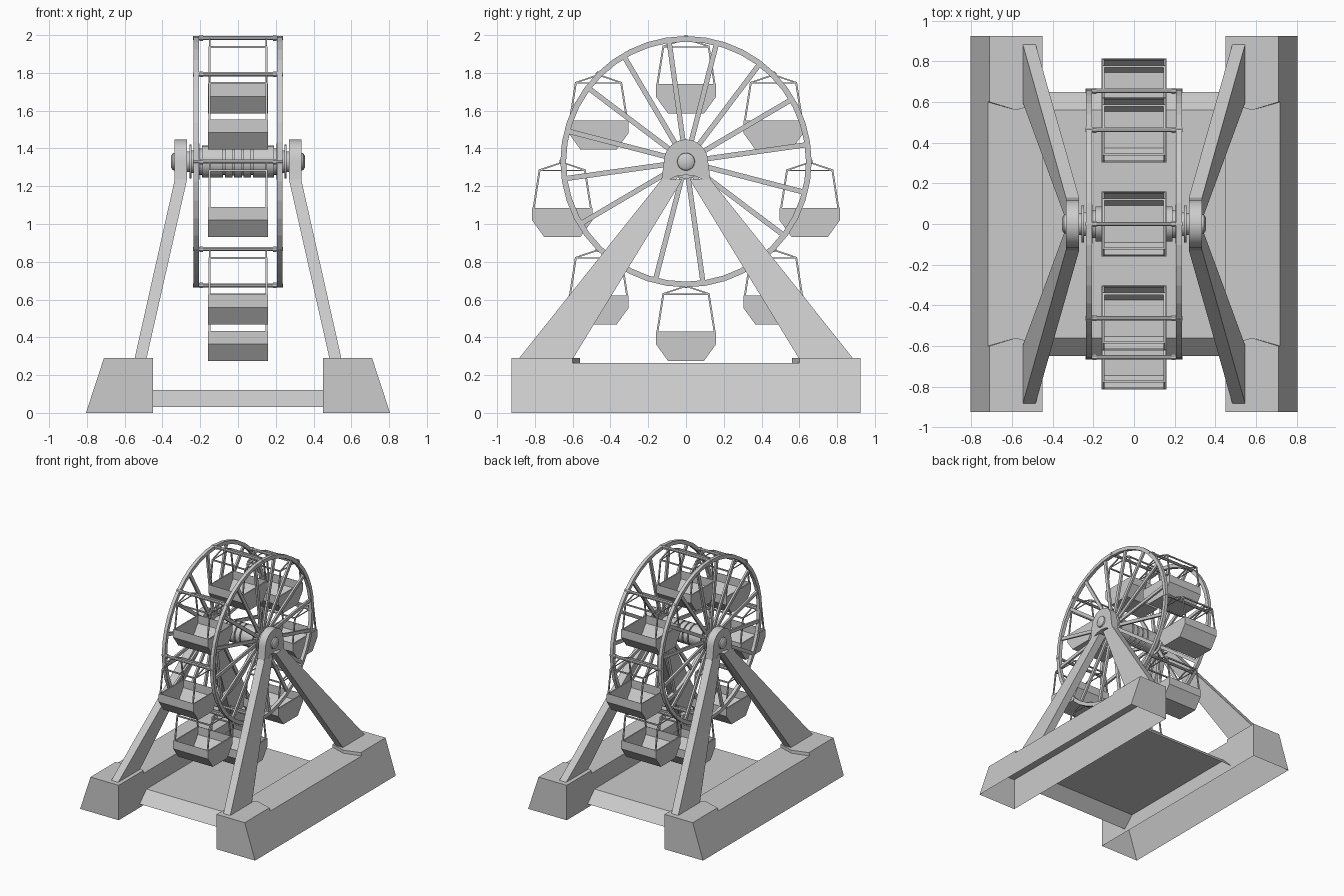
import bpy, bmesh, math
from mathutils import Vector

if "Cube" in bpy.data.objects:
    bpy.data.objects.remove(bpy.data.objects["Cube"])

HUB_Z, RING_R = 1.33, 0.655


def finish(name, bm, smooth=False):
    bmesh.ops.recalc_face_normals(bm, faces=bm.faces)
    me = bpy.data.meshes.new(name)
    bm.to_mesh(me)
    bm.free()
    ob = bpy.data.objects.new(name, me)
    bpy.context.collection.objects.link(ob)
    if smooth:
        bpy.ops.object.select_all(action='DESELECT')
        ob.select_set(True)
        bpy.context.view_layer.objects.active = ob
        bpy.ops.object.shade_smooth_by_angle(angle=math.radians(35))
    return ob


def loft(bm, a, b, cap_a=True, cap_b=True, skip=()):
    """Join two matching outlines with side faces and optional caps."""
    va, vb = [bm.verts.new(p) for p in a], [bm.verts.new(p) for p in b]
    n = len(va)
    for i in range(n):
        if i not in skip:
            bm.faces.new((va[i], va[(i + 1) % n], vb[(i + 1) % n], vb[i]))
    if cap_a:
        bm.faces.new(va)
    if cap_b:
        bm.faces.new(vb)


def rod(bm, a, b, w, d=None, sides=4):
    """Bar between two points; d is its thickness along x when given."""
    a, b = Vector(a), Vector(b)
    t = (b - a).normalized()
    u = Vector((1, 0, 0)) if abs(t.x) < 0.9 else Vector((0, 1, 0))
    v = t.cross(u).normalized()
    u = v.cross(t)
    d = d or w
    k = 1 / math.cos(math.pi / sides) / 2
    ring = [u * d * k * math.cos(2 * math.pi * (i + .5) / sides)
            + v * w * k * math.sin(2 * math.pi * (i + .5) / sides) for i in range(sides)]
    loft(bm, [a + p for p in ring], [b + p for p in ring])


def lathe(name, profile, sides, closed=False, smooth=False):
    """Revolve (x, radius) points about the wheel axis."""
    bm = bmesh.new()
    pts = [bm.verts.new((x, 0, HUB_Z + r)) for x, r in profile]
    edges = [bm.edges.new(e) for e in zip(pts, pts[1:])]
    if closed:
        edges.append(bm.edges.new((pts[-1], pts[0])))
    bmesh.ops.spin(bm, geom=pts + edges, cent=(0, 0, HUB_Z), axis=(1, 0, 0),
                   angle=2 * math.pi, steps=sides, use_duplicate=False)
    bmesh.ops.remove_doubles(bm, verts=bm.verts, dist=1e-5)
    return finish(name, bm, smooth)


# Base platform, open underneath
bm = bmesh.new()
loft(bm, [(-.45, -.65, .03), (.45, -.65, .03), (.45, .65, .03), (-.45, .65, .03)],
     [(-.45, -.56, .12), (.45, -.56, .12), (.45, .56, .12), (-.45, .56, .12)], cap_a=False)
finish("platform", bm)

for s, side in ((-1, "left"), (1, "right")):
    # Side plinth, open underneath
    sec = [(.45, 0), (.45, .265), (.718, .265), (.805, 0)]
    bm = bmesh.new()
    loft(bm, [(s * x, -.925, z) for x, z in sec], [(s * x, .925, z) for x, z in sec], skip=(3,))
    finish(side + "_plinth", bm)

    for t, end in ((-1, "front"), (1, "back")):
        # Raised foot pad with pointed inner edge
        pad = [(.45, .6), (.58, .56), (.71, .6), (.71, .925), (.45, .925)]
        bm = bmesh.new()
        loft(bm, [(s * (x + (.008 if x > .7 else 0)), t * y, .265) for x, y in pad],
             [(s * x, t * y, .29) for x, y in pad], cap_a=False)
        finish(f"{side}_{end}_pad", bm)

        # Tapered support leg
        bm = bmesh.new()
        loft(bm, [(s * x, t * y, .285) for x, y in ((.485, .60), (.548, .60), (.548, .887), (.485, .887))],
             [(s * x, t * y, 1.235) for x, y in ((.27, .02), (.335, .02), (.335, .13), (.27, .13))])
        finish(f"{side}_{end}_leg", bm)

    # Bearing plate with rounded top and arched lower edge
    arch = [(.13, 1.23)] + [(.117 * math.cos(math.radians(a)), HUB_Z + .117 * math.sin(math.radians(a)))
                            for a in range(0, 181, 12)]
    arch += [(-.13, 1.23), (-.09, 1.235), (-.05, 1.253), (0, 1.26), (.05, 1.253), (.09, 1.235)]
    bm = bmesh.new()
    loft(bm, [(s * .27, y, z) for y, z in arch], [(s * .335, y, z) for y, z in arch])
    finish(side + "_bearing_plate", bm, True)

    # Wheel rim
    lathe(side + "_rim", [(s * .207, .635), (s * .235, .635), (s * .235, .665), (s * .207, .665)],
          40, closed=True)

    # Spokes
    bm = bmesh.new()
    for i in range(16):
        a = math.radians(8 + 22.5 * i)
        c, n = math.cos(a), math.sin(a)
        rod(bm, (s * .22, .08 * c, HUB_Z + .08 * n), (s * .22, .642 * c, HUB_Z + .642 * n), .027, .016)
    finish(side + "_spokes", bm)

# Axle with grooves, flanges and end caps
half = [(.02, .085), (.02, .073), (.03, .073), (.03, .085), (.07, .085), (.07, .07), (.08, .07),
        (.08, .085), (.19, .085), (.19, .07), (.205, .07), (.205, .095), (.235, .095), (.235, .06),
        (.245, .06), (.245, .09), (.258, .09), (.258, .055), (.335, .047), (.345, .045), (.355, .03), (.355, 0)]
lathe("axle", [(-x, r) for x, r in reversed(half)] + half, 24, smooth=True)

# Gondola mesh, hung from its pivot at the origin
bm = bmesh.new()
outer = [(-.16, -.245), (-.16, -.31), (-.095, -.4), (.095, -.4), (.16, -.31), (.16, -.245)]
inner = [(.15, -.245), (.15, -.307), (.09, -.39), (-.09, -.39), (-.15, -.307), (-.15, -.245)]
loft(bm, [(-.16, y, z) for y, z in outer], [(.16, y, z) for y, z in outer], skip=(5,))
loft(bm, [(-.15, y, z) for y, z in inner], [(.15, y, z) for y, z in inner], skip=(5,))
for s in (-1, 1):
    rod(bm, (s * .155, -.16, -.246), (s * .155, .16, -.246), .003, .01)
    rod(bm, (-.16, s * .155, -.246), (.16, s * .155, -.246), .01, .003)
    for t in (-1, 1):
        rod(bm, (s * .15, t * .152, -.25), (s * .15, t * .12, -.045), .01)
        rod(bm, (s * .15, t * .122, -.045), (s * .15, 0, -.004), .008)
    rod(bm, (s * .15, -.12, -.047), (s * .15, .12, -.047), .006)
    rod(bm, (-.15, s * .12, -.047), (.15, s * .12, -.047), .01)
gondola = finish("gondola", bm)

# Eight gondolas on their crossbars
for i in range(8):
    a = math.radians(45 * i)
    y, z = RING_R * math.cos(a), HUB_Z + RING_R * math.sin(a)
    ob = gondola if i == 0 else gondola.copy()
    if i:
        bpy.context.collection.objects.link(ob)
    ob.location = (0, y, z)
    bm = bmesh.new()
    rod(bm, (-.238, y, z), (.238, y, z), .022, sides=8)
    for s in (-1, 1):
        rod(bm, (s * .185, y, z), (s * .205, y, z), .03, sides=8)
    finish("crossbar", bm, True)
